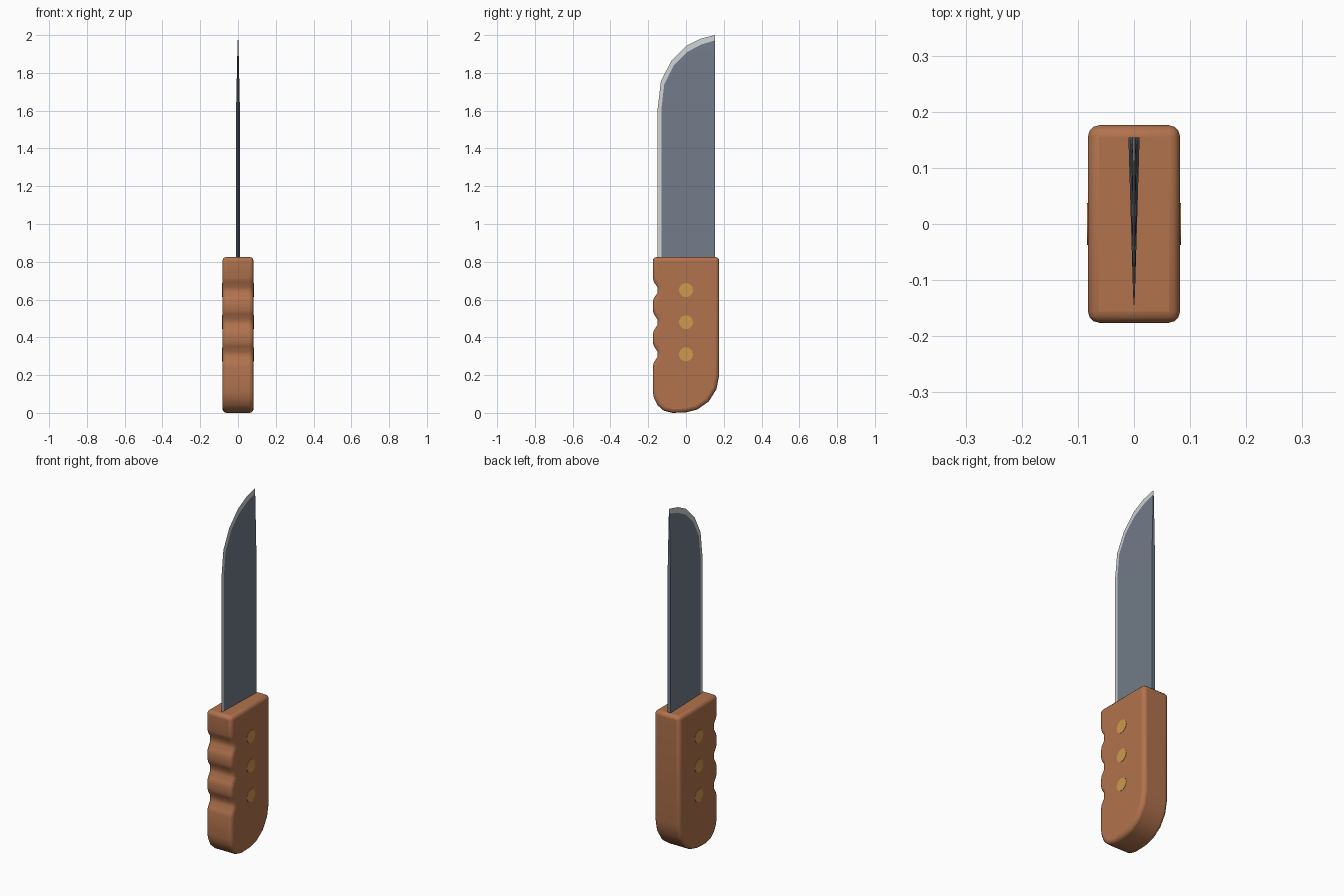
import bpy, bmesh, math

if "Cube" in bpy.data.objects:
    bpy.data.objects.remove(bpy.data.objects["Cube"])


def material(name, rgb):
    m = bpy.data.materials.new(name)
    m.use_nodes = True
    m.diffuse_color = (*rgb, 1)
    m.node_tree.nodes["Principled BSDF"].inputs["Base Color"].default_value = (*rgb, 1)
    return m


wood = material("brown_wood", (0.44, 0.17, 0.075))
steel = material("blue_grey_steel", (0.17, 0.20, 0.25))
edge_steel = material("bright_edge_steel", (0.62, 0.64, 0.64))
brass = material("brass", (0.62, 0.32, 0.075))


def finish(bm, name, *mats):
    bmesh.ops.recalc_face_normals(bm, faces=bm.faces)
    mesh = bpy.data.meshes.new(name)
    bm.to_mesh(mesh)
    bm.free()
    for m in mats:
        mesh.materials.append(m)
    obj = bpy.data.objects.new(name, mesh)
    bpy.context.scene.collection.objects.link(obj)
    return obj


def smooth(obj, degrees):
    bpy.ops.object.select_all(action="DESELECT")
    obj.select_set(True)
    bpy.context.view_layer.objects.active = obj
    bpy.ops.object.shade_smooth_by_angle(angle=math.radians(degrees))


RIVET_HEIGHTS = (0.31, 0.48, 0.65)
HALF_WIDTH = 0.082

# Handle: side profile (y, z) with rounded butt and three finger grooves
profile = [(0.176, 0.825), (0.176, 0.2), (0.161, 0.125), (0.12, 0.06), (0.06, 0.018),
           (0, 0.003), (-0.07, 0), (-0.118, 0.012), (-0.15, 0.04), (-0.17, 0.08), (-0.176, 0.115)]
for z in RIVET_HEIGHTS:
    for dz, depth in ((-0.065, 0), (-0.043, 0.006), (-0.015, 0.025),
                      (0.015, 0.025), (0.043, 0.006), (0.065, 0)):
        profile.append((-0.176 + depth, z + dz))
profile.append((-0.176, 0.825))

bm = bmesh.new()
cap = bm.faces.new([bm.verts.new((-HALF_WIDTH, y, z)) for y, z in profile])
ext = bmesh.ops.extrude_face_region(bm, geom=[cap], use_keep_orig=True)
bmesh.ops.translate(bm, vec=(2 * HALF_WIDTH, 0, 0),
                    verts=[v for v in ext["geom"] if isinstance(v, bmesh.types.BMVert)])
handle = finish(bm, "handle", wood)
bevel = handle.modifiers.new("rounded_edges", "BEVEL")
bevel.width = 0.02
bevel.segments = 3
bevel.limit_method = "ANGLE"
bevel.angle_limit = math.radians(60)
bevel.use_clamp_overlap = False
smooth(handle, 50)

# Blade: rows of cutting edge, grind line and spine, thinning toward the tip
SPINE_Y = 0.154
rows = [((-0.15, 0.8), (-0.13, 0.8)), ((-0.15, 1.61), (-0.13, 1.61)),
        ((-0.133, 1.755), (-0.115, 1.74)), ((-0.08, 1.86), (-0.065, 1.84)),
        ((0, 1.942), (0.005, 1.91)), ((0.075, 1.98), (0.08, 1.95)),
        ((SPINE_Y, 2.0), (SPINE_Y, 1.972))]
bm = bmesh.new()
edge, grind, spine = [], {-1: [], 1: []}, {-1: [], 1: []}
for (ey, ez), (gy, gz) in rows:
    thick = 0.01 * min(1, 0.15 + (2 - gz) / 0.45)
    edge.append(bm.verts.new((0, ey, ez)))
    for s in (-1, 1):
        grind[s].append(bm.verts.new((s * 0.0015, gy, gz)))
        spine[s].append(grind[s][-1] if gy == SPINE_Y
                        else bm.verts.new((s * thick, SPINE_Y, gz)))


def strip(a, b, mat):
    for i in range(len(a) - 1):
        corners = list(dict.fromkeys((a[i], a[i + 1], b[i + 1], b[i])))
        bm.faces.new(corners).material_index = mat


for s in (-1, 1):
    strip(edge, grind[s], 1)
    strip(grind[s], spine[s], 0)
strip(spine[-1], spine[1], 0)
bm.faces.new((edge[-1], grind[-1][-1], grind[1][-1])).material_index = 1
bm.faces.new((edge[0], grind[-1][0], spine[-1][0], spine[1][0], grind[1][0]))
finish(bm, "blade", steel, edge_steel)

# Rivets: brass pins passing through the handle
for number, z in enumerate(RIVET_HEIGHTS, 1):
    bpy.ops.mesh.primitive_cylinder_add(vertices=20, radius=0.037, depth=2 * HALF_WIDTH + 0.004,
                                        location=(0, 0, z), rotation=(0, math.pi / 2, 0))
    rivet = bpy.context.object
    rivet.name = f"rivet_{number}"
    rivet.data.materials.append(brass)
    smooth(rivet, 40)
